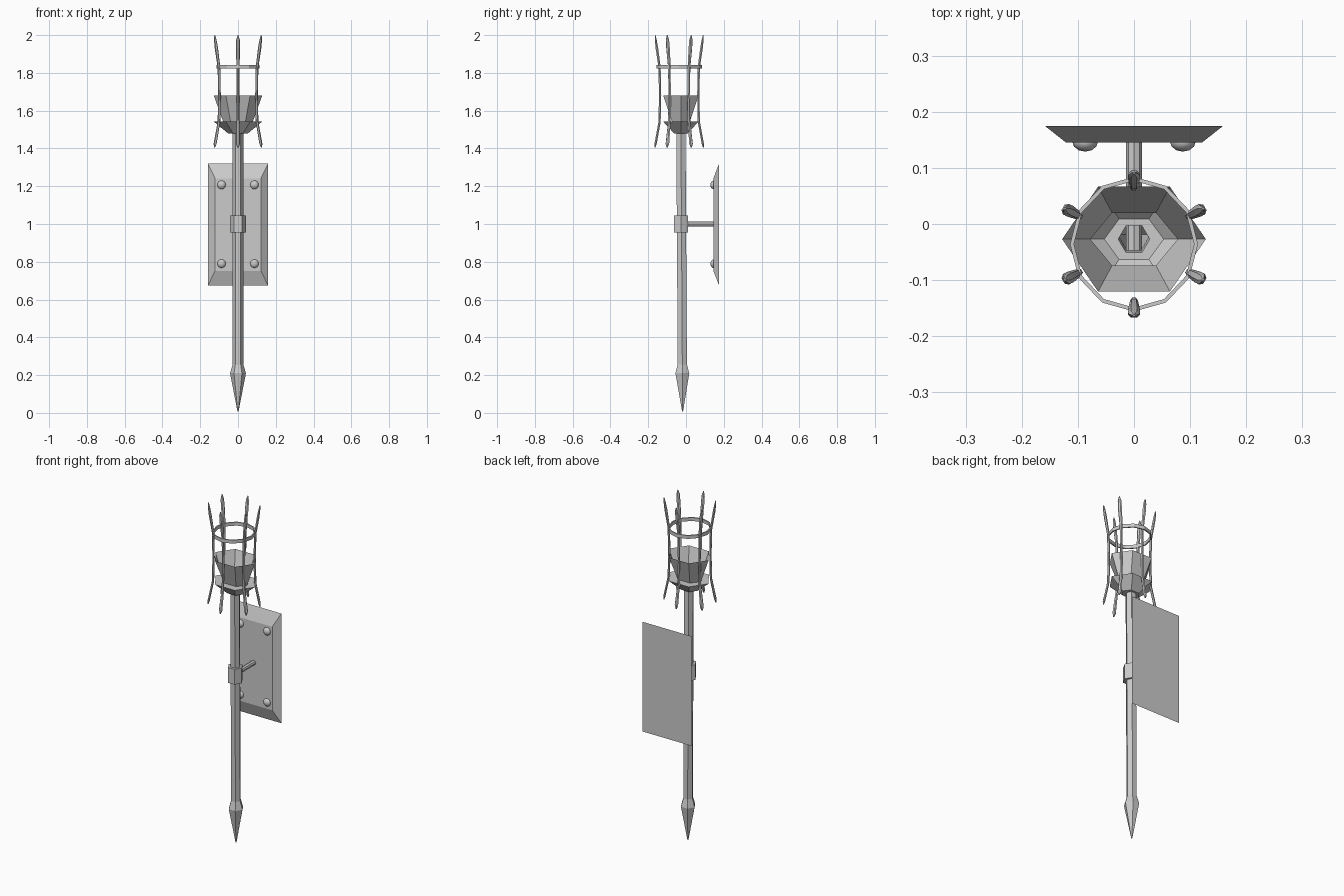
import bpy, bmesh
from math import sin, cos, pi, radians
from mathutils import Vector, Matrix

if "Cube" in bpy.data.objects:
    bpy.data.objects.remove(bpy.data.objects["Cube"])


def finish(name, bm):
    bmesh.ops.recalc_face_normals(bm, faces=bm.faces)
    me = bpy.data.meshes.new(name)
    bm.to_mesh(me)
    bm.free()
    ob = bpy.data.objects.new(name, me)
    bpy.context.collection.objects.link(ob)
    return ob


def loft(name, rings, closed=False, cap_start=False, cap_end=False):
    """Join equal-length point rings with quads."""
    bm = bmesh.new()
    vs = [[bm.verts.new(p) for p in r] for r in rings]
    n = len(vs[0])
    for i in range(len(vs) if closed else len(vs) - 1):
        a, b = vs[i], vs[(i + 1) % len(vs)]
        for k in range(n):
            bm.faces.new((a[k], a[(k + 1) % n], b[(k + 1) % n], b[k]))
    if cap_start:
        bm.faces.new(vs[0])
    if cap_end:
        bm.faces.new(vs[-1])
    bmesh.ops.remove_doubles(bm, verts=bm.verts, dist=1e-5)
    return finish(name, bm)


def hexagon(rx, half_y, cy, z):
    """Hexagon with points on x and flats on y."""
    return [(rx * cos(k * pi / 3), cy + half_y / 0.866 * sin(k * pi / 3), z)
            for k in range(6)]


# Shaft with spearhead foot, open at the top, leaning very slightly
def shaft_y(z):
    return -0.018 - 0.006 * z


loft("shaft", [hexagon(r, r * 0.87, shaft_y(z), z) for r, z in
               [(0.003, 0.008), (0.042, 0.21), (0.028, 0.257), (0.028, 1.49)]],
     cap_start=True)

# Collar clamped round the shaft
loft("collar", [hexagon(r, r * 0.87, -0.026, z) for r, z in
                [(0.027, 0.955), (0.042, 0.955), (0.042, 1.045), (0.027, 1.045)]])

# Fuel cup above a flared dish, one open hexagonal shell
loft("cup", [hexagon(rx, hy, -0.027, z) for rx, hy, z in
             [(0.128, 0.0935, 1.68), (0.078, 0.047, 1.54), (0.128, 0.0935, 1.542),
              (0.053, 0.036, 1.48), (0.028, 0.024, 1.48)]])

# Wall rod
bm = bmesh.new()
bmesh.ops.create_cone(bm, cap_ends=True, segments=8, radius1=0.014, radius2=0.014, depth=0.195,
                      matrix=Matrix.Translation((0, 0.05, 1.0)) @ Matrix.Rotation(pi / 2, 4, 'X'))
finish("wall_rod", bm)


# Bevelled wall plate
def rect(hx, hz, y):
    return [(x * hx, y, 0.997 + z * hz) for x, z in ((-1, -1), (1, -1), (1, 1), (-1, 1))]


loft("wall_plate", [rect(0.159, 0.322, 0.175), rect(0.121, 0.245, 0.145)],
     cap_start=True, cap_end=True)

# Four domed rivets
for x in (-0.087, 0.087):
    for z in (0.79, 1.207):
        bm = bmesh.new()
        bmesh.ops.create_uvsphere(bm, u_segments=12, v_segments=8, radius=1,
                                  matrix=Matrix.Translation((x, 0.147, z))
                                  @ Matrix.Diagonal((0.023, 0.018, 0.023, 1)))
        rivet = finish("rivet", bm)
        rivet.data.shade_smooth()

# Six cage bars flaring at both ends: radius, height, half width, half thickness
CAGE_Y = -0.036
bar = [(0.128, 1.405, 0.004, 0.002), (0.125, 1.425, 0.011, 0.006),
       (0.104, 1.54, 0.008, 0.006), (0.101, 1.68, 0.007, 0.006),
       (0.104, 1.83, 0.008, 0.006), (0.118, 1.93, 0.011, 0.007),
       (0.124, 1.975, 0.010, 0.005), (0.127, 2.0, 0.002, 0.002)]
for k in range(6):
    a = radians(30 + 60 * k)
    out, side = Vector((cos(a), sin(a), 0)), Vector((-sin(a), cos(a), 0))
    stretch = 1.12 if abs(cos(a)) > 0.1 else 1.0
    rings = []
    for r, z, w, t in bar:
        c = Vector((out.x * r * stretch, CAGE_Y + out.y * r, z))
        rings.append([c + side * w * u + out * t * v for u, v in
                      ((1, 0), (0.5, 1), (-0.5, 1), (-1, 0), (-0.5, -1), (0.5, -1))])
    loft("cage_bar", rings, cap_start=True, cap_end=True)

# Twelve-sided band holding the bars
loft("cage_ring", [[((r - 0.006) * cos(k * pi / 6), CAGE_Y + r * sin(k * pi / 6), z)
                    for k in range(12)]
                   for r, z in ((0.120, 1.822), (0.120, 1.842), (0.113, 1.842), (0.113, 1.822))],
     closed=True)
